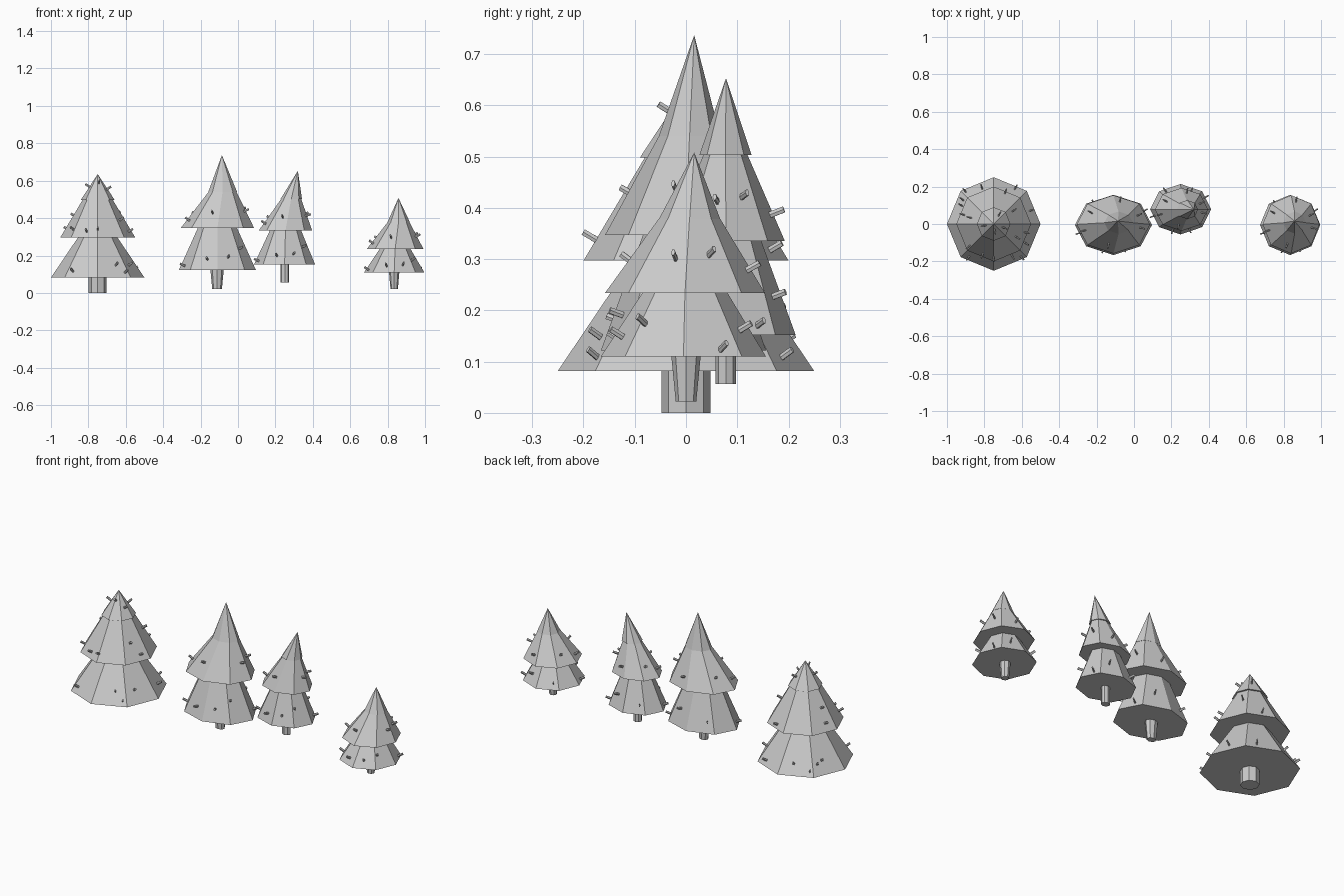
import bpy, bmesh, math
from mathutils import Vector

if "Cube" in bpy.data.objects:
    bpy.data.objects.remove(bpy.data.objects["Cube"])

SIDES = 8


def ring(bm, c, rx, ry):
    return [bm.verts.new((c[0] + rx * math.cos(math.tau * i / SIDES),
                          c[1] + ry * math.sin(math.tau * i / SIDES), c[2]))
            for i in range(SIDES)]


def finish(bm, name):
    bmesh.ops.recalc_face_normals(bm, faces=bm.faces)
    me = bpy.data.meshes.new(name)
    bm.to_mesh(me)
    bm.free()
    ob = bpy.data.objects.new(name, me)
    bpy.context.collection.objects.link(ob)


def frustum(name, c0, rx0, ry0, c1, rx1, ry1):
    # flat-bottomed eight-sided cone; comes to a point when the top radius is 0
    bm = bmesh.new()
    a = ring(bm, c0, rx0, ry0)
    bm.faces.new(a)
    if rx1 == 0:
        tip = bm.verts.new(c1)
        for i in range(SIDES):
            bm.faces.new((a[i], a[(i + 1) % SIDES], tip))
    else:
        b = ring(bm, c1, rx1, ry1)
        bm.faces.new(b)
        for i in range(SIDES):
            j = (i + 1) % SIDES
            bm.faces.new((a[i], a[j], b[j], b[i]))
    finish(bm, name)


def twigs(name, tiers, spots):
    # small flattened rods standing out from the sloping sides
    bm = bmesh.new()
    for tier, ang, t in spots:
        c0, rx0, ry0, c1, rx1, ry1 = tiers[tier]
        a = math.radians(ang)
        s = math.pi / SIDES
        # distance to the flat side of the octagon at this angle
        k = math.cos(s) / math.cos(a % (2 * s) - s)
        d0 = Vector(c0) + Vector((rx0 * math.cos(a), ry0 * math.sin(a), 0)) * k
        d1 = Vector(c1) + Vector((rx1 * math.cos(a), ry1 * math.sin(a), 0)) * k
        p = d0.lerp(d1, t)
        side = Vector((-math.sin(a), math.cos(a), 0))
        n = side.cross(d1 - d0).normalized()
        up = n.cross(side)
        rings = []
        for h in (-0.012, 0.029):
            rings.append([bm.verts.new(p + n * h
                          + side * (0.004 * math.cos(math.tau * i / 6))
                          + up * (0.007 * math.sin(math.tau * i / 6)))
                          for i in range(6)])
        lo, hi = rings
        bm.faces.new(lo)
        bm.faces.new(hi)
        for i in range(6):
            j = (i + 1) % 6
            bm.faces.new((lo[i], lo[j], hi[j], hi[i]))
    finish(bm, name)


def tree(name, trunk, levels, tip, spots):
    # trunk: x, y, z0, bottom radii, top radii
    x, y, z0, bx, by, tx, ty = trunk
    frustum(name + "_trunk", (x, y, z0), bx, by, (x, y, levels[0][2] + 0.005), tx, ty)
    # levels: centre, bottom radii, share of the radius left at the top
    tiers = []
    for i, (cx, cy, cz, rx, ry, k) in enumerate(levels):
        if i + 1 < len(levels):
            n = levels[i + 1]
            tiers.append(((cx, cy, cz), rx, ry, (n[0], n[1], n[2] + 0.004), rx * k, ry * k))
        else:
            tiers.append(((cx, cy, cz), rx, ry, tip, 0, 0))
    for i, t in enumerate(tiers):
        frustum(f"{name}_foliage_{i + 1}", *t)
    twigs(name + "_twigs", tiers, spots)


# twig positions: tier, angle, share of the slope
big_spots = [(0, 131, .12), (0, 142, .25), (0, 150, .3), (1, 163, .2), (0, 108, .25),
             (1, 70, .1), (0, 59, .12), (1, 34, .6), (0, 20, .2), (1, -15, .15),
             (0, -31, .3), (0, -50, .12), (0, -60, .3), (1, 165, .55), (1, 222, .2),
             (0, 233, .15), (1, 250, .15), (1, 270, .2), (1, -30, .45), (2, 190, .5),
             (2, 280, .65), (2, -20, .4), (2, 60, .4)]
small_spots = [(1, 195, .2), (1, 255, .4), (1, -12, .45), (1, 25, .5), (1, 150, .35),
               (1, 80, .3), (0, 197, .1), (0, 252, .25), (0, 290, .3), (0, -40, .5),
               (0, 30, .1), (0, 65, .4), (0, 125, .25)]

# wide tree
tree("wide_tree", (-.75, 0, 0, .048, .048, .048, .048),
     [(-.75, 0, .082, .25, .25, .41), (-.75, 0, .297, .2, .2, .39), (-.75, 0, .498, .09, .09, 0)],
     (-.75, 0, .635), big_spots)
# tall tree
tree("tall_tree", (-.112, 0, .022, .026, .02, .036, .029),
     [(-.11, -.005, .122, .206, .161, .5), (-.11, -.002, .347, .196, .156, .37),
      (-.082, .007, .54, .077, .06, 0)], (-.086, .016, .737), small_spots)
# leaning tree
tree("leaning_tree", (.25, .078, .056, .024, .02, .024, .02),
     [(.249, .079, .152, .163, .135, .5), (.254, .078, .335, .142, .115, .36),
      (.285, .077, .503, .057, .051, 0)], (.32, .078, .653), small_spots)
# small tree
tree("small_tree", (.835, 0, .022, .02, .02, .028, .029),
     [(.835, -.005, .11, .161, .161, .5), (.84, -.002, .234, .152, .156, .37),
      (.859, .007, .378, .06, .06, 0)], (.858, .016, .508), small_spots)
